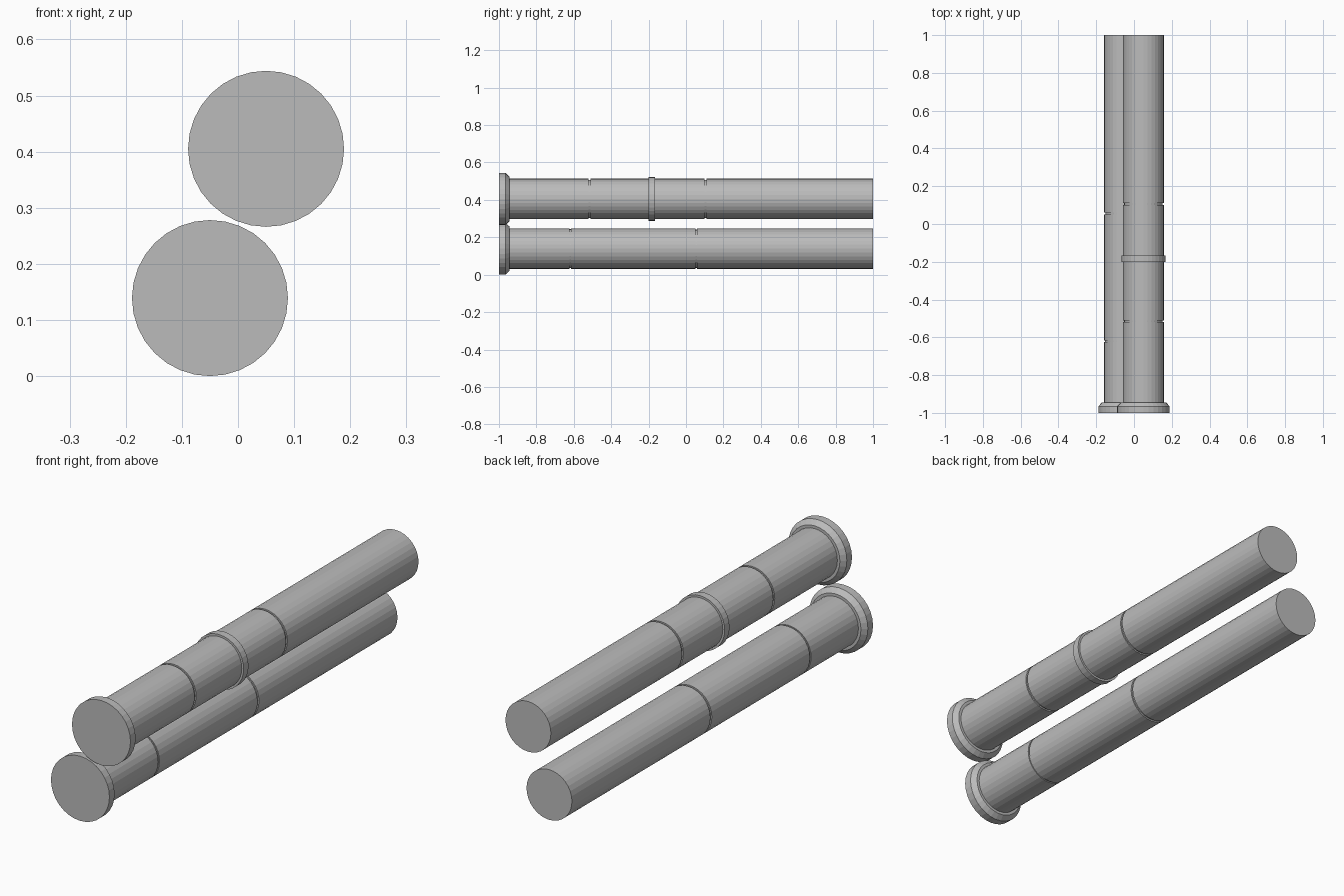
import bpy, bmesh, math
from mathutils import Vector

cube = bpy.data.objects.get("Cube")
if cube:
    bpy.data.objects.remove(cube, do_unlink=True)

SIDES = 32
BODY_R, CAP_R, RING_R = 0.108, 0.139, 0.117

grey = bpy.data.materials.new("plain grey")
grey.use_nodes = True
grey.diffuse_color = (0.5, 0.5, 0.5, 1)
grey.node_tree.nodes["Principled BSDF"].inputs["Base Color"].default_value = (0.5, 0.5, 0.5, 1)


def lathe(name, profile, x, z):
    """Turn (radius, y) points around an axis along y, with flat ends."""
    bm = bmesh.new()
    rings = []
    for r, y in profile:
        angles = [2 * math.pi * i / SIDES for i in range(SIDES)]
        rings.append([bm.verts.new((r * math.cos(a), y, r * math.sin(a))) for a in angles])
    for a, b in zip(rings, rings[1:]):
        for i in range(SIDES):
            j = (i + 1) % SIDES
            bm.faces.new((a[i], a[j], b[j], b[i]))
    bm.faces.new(rings[0])
    bm.faces.new(rings[-1])
    bmesh.ops.recalc_face_normals(bm, faces=bm.faces)
    mesh = bpy.data.meshes.new(name)
    bm.to_mesh(mesh)
    bm.free()
    mesh.materials.append(grey)
    obj = bpy.data.objects.new(name, mesh)
    obj.location = Vector((x, 0, z))
    bpy.context.collection.objects.link(obj)
    return obj


def tube(name, x, z, grooves):
    # long body with narrow grooves cut around it
    profile = [(BODY_R, -0.96)]
    for y, half, depth in grooves:
        low = BODY_R - depth
        profile += [(BODY_R, y - half), (low, y - half), (low, y + half), (BODY_R, y + half)]
    profile.append((BODY_R, 1.0))
    lathe(name + "_body", profile, x, z)
    # wide end cap with a chamfered rear edge
    lathe(name + "_end_cap", [(CAP_R, -1), (CAP_R, -0.965), (0.12, -0.945)], x, z)


tube("upper_tube", 0.05, 0.405, [(-0.515, 0.005, 0.006), (0.105, 0.005, 0.006)])
tube("lower_tube", -0.05, 0.139, [(-0.62, 0.004, 0.004), (0.055, 0.005, 0.006)])

# raised collar on the upper tube
lathe("upper_tube_collar", [(RING_R, -0.2), (RING_R, -0.167)], 0.05, 0.405)
